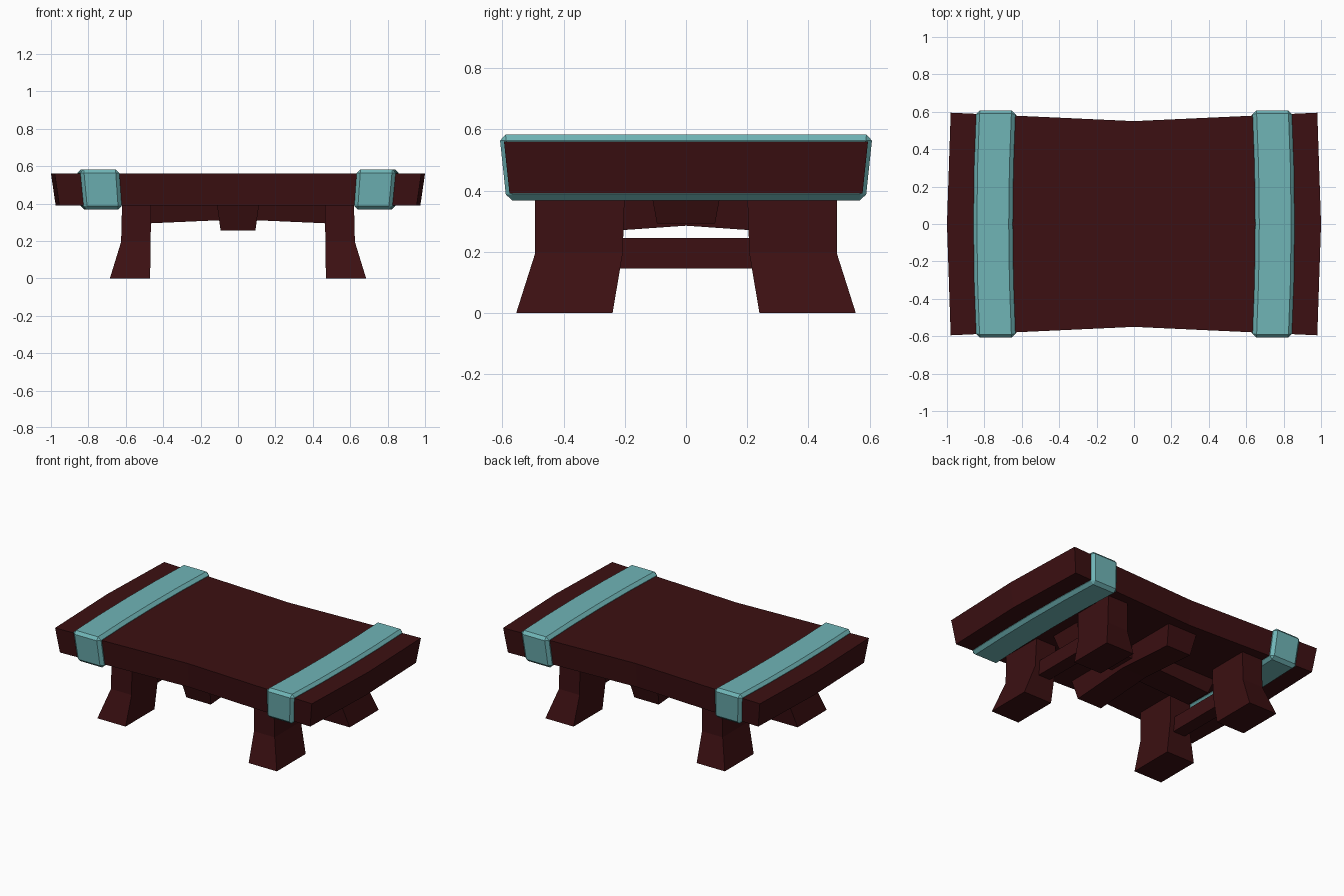
import bpy
import bmesh

cube = bpy.data.objects.get("Cube")
if cube:
    bpy.data.objects.remove(cube, do_unlink=True)


def material(name, color):
    m = bpy.data.materials.new(name)
    m.use_nodes = True
    m.diffuse_color = color
    m.node_tree.nodes["Principled BSDF"].inputs["Base Color"].default_value = color
    return m


wood = material("dark_red_wood", (0.045, 0.005, 0.006, 1))
teal = material("teal_band", (0.16, 0.46, 0.47, 1))


def loft(name, rings, mat, bevel=0):
    """Join equal-sized rings of points into a capped solid."""
    bm = bmesh.new()
    loops = [[bm.verts.new(p) for p in ring] for ring in rings]
    for a, b in zip(loops, loops[1:]):
        for i in range(len(a)):
            j = (i + 1) % len(a)
            bm.faces.new((a[i], a[j], b[j], b[i]))
    bm.faces.new(loops[0])
    bm.faces.new(loops[-1])
    bmesh.ops.recalc_face_normals(bm, faces=bm.faces)
    if bevel:
        sharp = [e for e in bm.edges if e.calc_face_angle(0) > 0.8]
        bmesh.ops.bevel(bm, geom=sharp, offset=bevel, segments=1, affect='EDGES')
    mesh = bpy.data.meshes.new(name)
    bm.to_mesh(mesh)
    bm.free()
    mesh.materials.append(mat)
    obj = bpy.data.objects.new(name, mesh)
    bpy.context.collection.objects.link(obj)
    return obj


def rect(x0, x1, y0, y1, z):
    return [(x0, y0, z), (x1, y0, z), (x1, y1, z), (x0, y1, z)]


# Tabletop: pinched long sides, slightly bowed ends, tapering downward
outline = [(-0.98, -0.595), (0, -0.55), (0.98, -0.595), (1, 0),
           (0.98, 0.595), (0, 0.55), (-0.98, 0.595), (-1, 0)]
loft("tabletop", [[(x * sx, y * sy, z) for x, y in outline]
                  for sx, sy, z in ((0.975, 0.97, 0.39), (1, 1, 0.56))], wood)

for sx, side in ((1, "left"), (-1, "right")):
    # Band wrapped around the top, bowed outward at its middle
    rings = []
    for t in (-1, -0.5, 0, 0.5, 1):
        bow = 0.015 * (1 - t * t)
        rings.append([(sx * (x + bow), t * y, z) for x, y, z in (
            (0.62, 0.587, 0.367), (0.825, 0.587, 0.367),
            (0.845, 0.61, 0.583), (0.635, 0.61, 0.583))])
    band = loft(side + "_band", rings, teal, 0.02)
    bpy.ops.object.select_all(action='DESELECT')
    band.select_set(True)
    bpy.context.view_layer.objects.active = band
    bpy.ops.object.shade_smooth_by_angle(angle=0.5)

    # Legs: straight above, flaring out to the foot
    for sy, end in ((-1, "front"), (1, "back")):
        loft(f"{end}_{side}_leg", [
            rect(sx * 0.47, sx * 0.685, sy * 0.24, sy * 0.555, 0),
            rect(sx * 0.467, sx * 0.625, sy * 0.207, sy * 0.493, 0.195),
            rect(sx * 0.465, sx * 0.62, sy * 0.2, sy * 0.493, 0.4)], wood)

    # Stretcher between the two legs of one end
    loft(side + "_stretcher", [rect(sx * 0.5, sx * 0.59, -0.25, 0.25, z)
                               for z in (0.145, 0.245)], wood)


def beam(name, along_x, end, half, low, mid):
    """Arched under-beam with sloping ends and tapering sides."""
    rings = []
    for t in (-1, 0, 1):
        z = mid if t == 0 else low
        pts = [(t * end, -half + 0.02, z), (t * end, half - 0.02, z),
               (t * (end + 0.04), half, 0.4), (t * (end + 0.04), -half, 0.4)]
        rings.append([(a, b, c) if along_x else (b, a, c) for a, b, c in pts])
    loft(name, rings, wood)


# Crossed beams under the top
beam("long_cross_beam", True, 0.52, 0.115, 0.292, 0.315)
beam("short_cross_beam", False, 0.43, 0.113, 0.255, 0.285)
